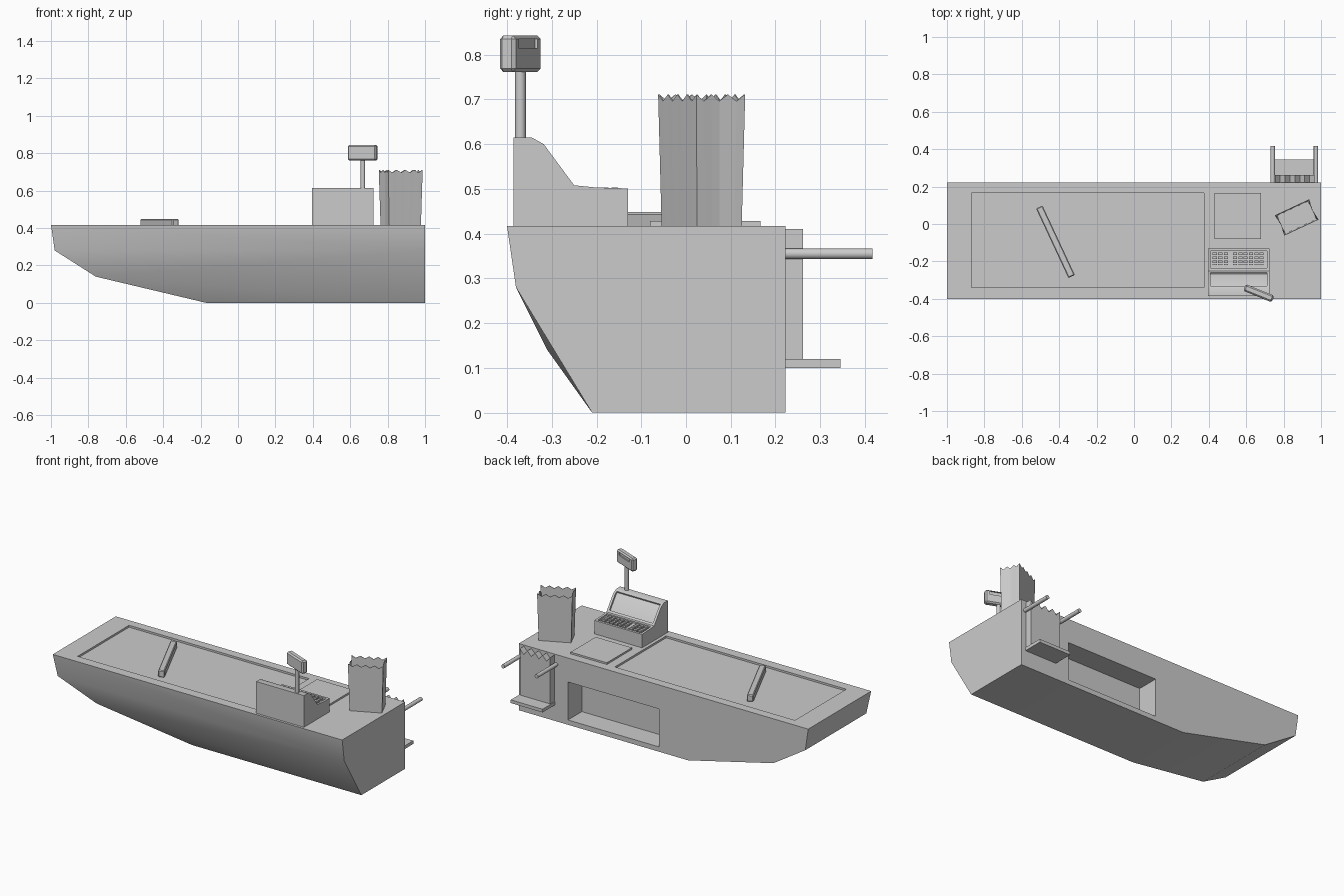
import bpy, bmesh, math
from mathutils import Matrix, Vector

if "Cube" in bpy.data.objects:
    bpy.data.objects.remove(bpy.data.objects["Cube"])


def finish(bm, name, smooth=None):
    bmesh.ops.recalc_face_normals(bm, faces=bm.faces)
    me = bpy.data.meshes.new(name)
    bm.to_mesh(me)
    bm.free()
    ob = bpy.data.objects.new(name, me)
    bpy.context.collection.objects.link(ob)
    if smooth:
        smooth_by_angle(ob, smooth)
    return ob


def activate(ob):
    bpy.ops.object.select_all(action='DESELECT')
    ob.select_set(True)
    bpy.context.view_layer.objects.active = ob


def smooth_by_angle(ob, degrees):
    activate(ob)
    bpy.ops.object.shade_smooth_by_angle(angle=math.radians(degrees))


def add_box(bm, x, y, z):
    size = [b - a for a, b in (x, y, z)]
    mid = [(a + b) / 2 for a, b in (x, y, z)]
    bmesh.ops.create_cube(bm, size=1, matrix=Matrix.Translation(mid) @ Matrix.Diagonal((*size, 1)))


def box(name, x, y, z, bevel=0):
    bm = bmesh.new()
    add_box(bm, x, y, z)
    if bevel:
        bmesh.ops.bevel(bm, geom=bm.edges[:], offset=bevel, segments=1, affect='EDGES')
    return finish(bm, name)


def prism(pts, a, b, place):
    """Extrude a 2D outline from a to b; place(u, v, w) maps to xyz."""
    bm = bmesh.new()
    ends = [[bm.verts.new(place(u, v, w)) for u, v in pts] for w in (a, b)]
    for ring in ends:
        bm.faces.new(ring)
    n = len(pts)
    sides = [bm.faces.new((ends[0][i], ends[0][(i + 1) % n], ends[1][(i + 1) % n], ends[1][i]))
             for i in range(n)]
    bmesh.ops.recalc_face_normals(bm, faces=bm.faces)
    return bm, sides


def cut(ob, x, y, z):
    cutter = box("cutter", x, y, z)
    cutter.hide_render = True
    mod = ob.modifiers.new("cut", 'BOOLEAN')
    mod.operation, mod.solver, mod.object = 'DIFFERENCE', 'EXACT', cutter
    activate(ob)
    bpy.ops.object.modifier_apply(modifier=mod.name)
    bpy.data.objects.remove(cutter)


def rod(name, centre, radius, length, axis, sides=16):
    bm = bmesh.new()
    rot = Vector((0, 0, 1)).rotation_difference(Vector(axis)).to_matrix().to_4x4()
    bmesh.ops.create_cone(bm, cap_ends=True, segments=sides, radius1=radius, radius2=radius,
                          depth=length, matrix=Matrix.Translation(centre) @ rot)
    return finish(bm, name, 35)


TOP = 0.417

# counter body: tapered hull from stacked levels (left x, front y, z)
bm = bmesh.new()
levels = [(-1, -.4, TOP), (-.98, -.38, .28), (-.76, -.31, .14), (-.17, -.21, 0)]
for i, (x, y, z) in enumerate(levels):
    bm.verts.new((x, y, z))
    bm.verts.new((x, .222, z))
    if i != 2:
        bm.verts.new((1, y, z))
        bm.verts.new((1, .222, z))
bmesh.ops.convex_hull(bm, input=bm.verts[:])
bmesh.ops.dissolve_limit(bm, angle_limit=.01, verts=bm.verts[:], edges=bm.edges[:])
counter = finish(bm, "counter")
# recess for the belt and the storage opening at the back
cut(counter, (-.87, .375), (-.34, .167), (TOP - .012, .6))
cut(counter, (.03, .66), (.085, .4), (.03, .267))
smooth_by_angle(counter, 30)

# divider bar lying on the belt
bar = box("divider_bar", (-.205, .205), (-.019, .019), (0, .043), .005)
bar.location = (-.42, -.095, TOP - .012)
bar.rotation_euler.z = math.radians(-65)

# scanner plate
box("scanner_plate", (.43, .68), (-.08, .167), (TOP - .005, .428))

# register with inset screen and key tray
profile = [(-.385, TOP), (-.385, .615), (-.345, .615), (-.318, .6), (-.25, .508),
           (-.2, .503), (-.13, .501), (-.13, TOP)]
bm, sides = prism(profile, .395, .725, lambda u, v, w: (w, u, v))
for group in (sides[2:4], sides[4:6]):
    bmesh.ops.inset_region(bm, faces=group, thickness=.014, depth=0, use_even_offset=True)
    bmesh.ops.inset_region(bm, faces=group, thickness=.001, depth=-.01, use_even_offset=True)
finish(bm, "register", 35)

# keys: wide block and number pad
bm = bmesh.new()
for x0, x1, cols in ((.42, .51, 3), (.53, .70, 6)):
    step = (x1 - x0) / cols
    for c in range(cols):
        for r in range(4):
            x, y = x0 + c * step, -.23 + r * .021
            add_box(bm, (x, x + step * .75), (y, y + .015), (.485, .503))
finish(bm, "register_keys")

# customer display on a pole
rod("display_pole", (.668, -.37, .69), .012, .16, (0, 0, 1))
display = box("display_head", (-.082, .082), (-.019, .019), (-.041, .041), .008)
cut(display, (-.056, .056), (.012, .05), (.012, .033))
display.location = (.667, -.37, .802)
display.rotation_euler.z = math.radians(-22)

# open paper bag with a zigzag rim
L, W, H = .203, .12, .288
corners = [(-1, -1), (1, -1), (1, 1), (-1, 1)]
bm = bmesh.new()
low, high = [], []
for i, (ax, ay) in enumerate(corners):
    bx, by = corners[(i + 1) % 4]
    count = 8 if i % 2 == 0 else 6
    for k in range(count):
        t = k / count
        x, y = (ax + (bx - ax) * t) * L / 2, (ay + (by - ay) * t) * W / 2
        low.append(bm.verts.new((x * .92, y * .92, 0)))
        fold = 1 - .08 * (1 - abs(2 * t - 1)) * (i % 2)
        high.append(bm.verts.new((x * fold, y, H + (.006 if k % 2 == 0 else -.009))))
n = len(low)
for i in range(n):
    j = (i + 1) % n
    bm.faces.new((low[i], low[j], high[j], high[i]))
bm.faces.new(low)
bag = finish(bm, "paper_bag")
bag.location = (.87, .035, TOP)
bag.rotation_euler.z = math.radians(25)
solid = bag.modifiers.new("thickness", 'SOLIDIFY')
solid.thickness = .003

# bag rack: shelf, stacked flat bags and two rods
box("rack_shelf", (.75, .97), (.215, .345), (.1, .12))
zigzag = [(.755 + .21 * k / 8, .41 if k % 2 == 0 else .38) for k in range(9)]
bm, _ = prism([(.755, .12)] + zigzag + [(.965, .12)], .218, .262, lambda u, v, w: (u, w, v))
finish(bm, "stacked_bags")
for side, x in (("left", .742), ("right", .973)):
    rod("rack_rod_" + side, (x, .314, .355), .012, .206, (0, 1, 0))
